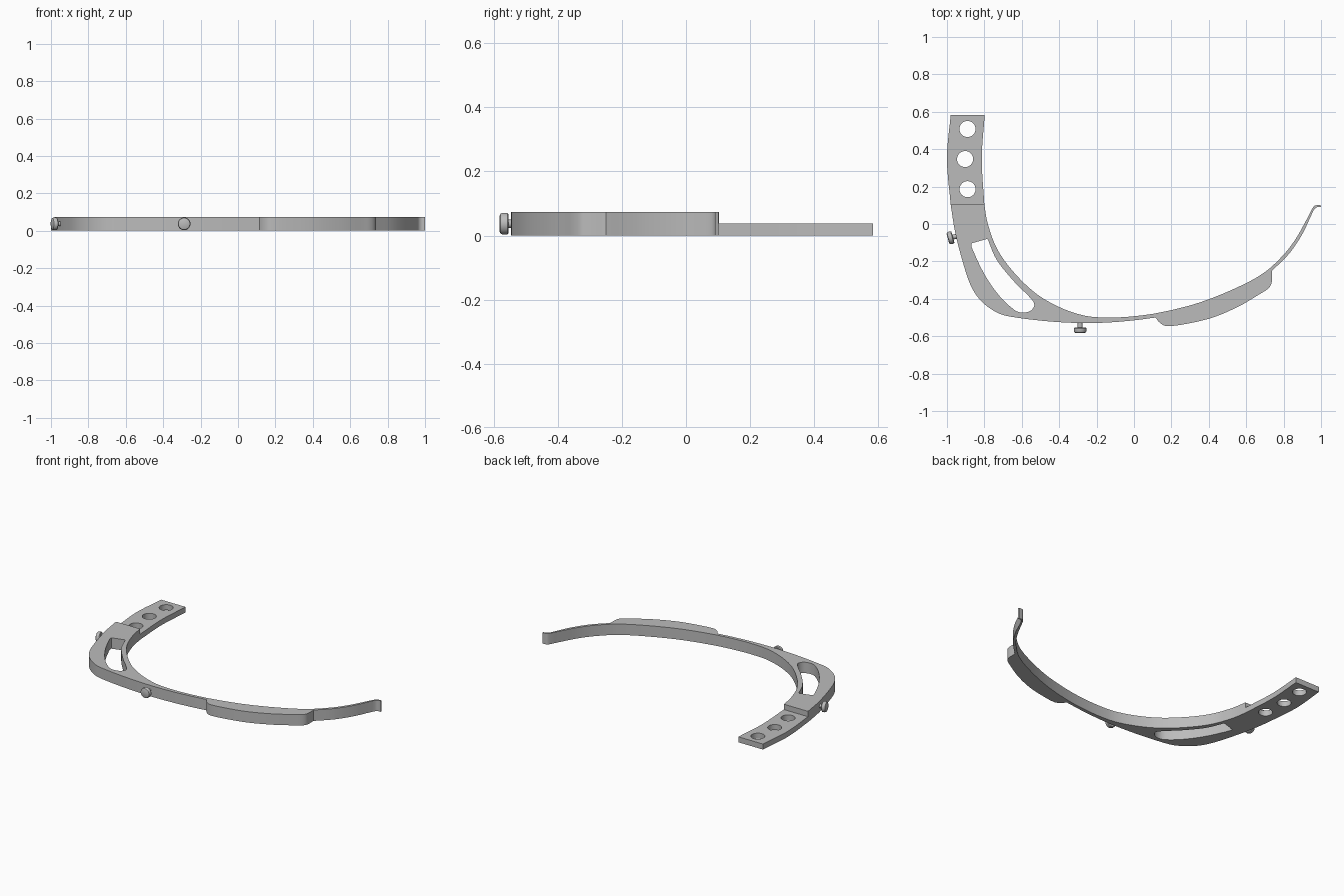
import bpy, bmesh
from math import cos, sin, tau
from mathutils import Vector

cube = bpy.data.objects.get("Cube")
if cube:
    bpy.data.objects.remove(cube, do_unlink=True)

BODY_HEIGHT, PLATE_HEIGHT = 0.073, 0.037

grey = bpy.data.materials.new("plain grey")
grey.use_nodes = True
grey.diffuse_color = (0.5, 0.5, 0.5, 1)
grey.node_tree.nodes["Principled BSDF"].inputs["Base Color"].default_value = grey.diffuse_color


def smooth_run(points, steps=5):
    """Smooth curve through the points, leaving out the last one."""
    pts = [Vector(p) for p in points]
    pts = [2 * pts[0] - pts[1]] + pts + [2 * pts[-1] - pts[-2]]
    result = []
    for a, b, c, d in zip(pts, pts[1:], pts[2:], pts[3:]):
        for i in range(steps):
            t = i / steps
            # tangents scaled by chord length so uneven spacing stays smooth
            chord = (c - b).length
            m1 = (c - a) * chord / ((c - b).length + (b - a).length)
            m2 = (d - b) * chord / ((d - c).length + chord)
            result.append(b * (2*t**3 - 3*t**2 + 1) + m1 * (t**3 - 2*t**2 + t)
                          + c * (3*t**2 - 2*t**3) + m2 * (t**3 - t**2))
    return result


def outline(*runs):
    """Closed loop of smooth runs with a corner where two runs meet."""
    return [p for run in runs for p in smooth_run(run)]


def circle(x, y, radius, sides=32):
    return [Vector((x + radius * cos(tau * i / sides), y + radius * sin(tau * i / sides)))
            for i in range(sides)]


def finish(bm, name):
    bmesh.ops.recalc_face_normals(bm, faces=bm.faces[:])
    mesh = bpy.data.meshes.new(name)
    bm.to_mesh(mesh)
    bm.free()
    mesh.materials.append(grey)
    obj = bpy.data.objects.new(name, mesh)
    bpy.context.collection.objects.link(obj)
    bpy.ops.object.select_all(action='DESELECT')
    obj.select_set(True)
    bpy.context.view_layer.objects.active = obj
    bpy.ops.object.shade_smooth_by_angle(angle=0.5)
    return obj


def extruded(name, loops, height):
    """Fill the first loop, leave the others open as holes, and raise it."""
    bm = bmesh.new()
    for loop in loops:
        verts = [bm.verts.new((p.x, p.y, 0)) for p in loop]
        for a, b in zip(verts, verts[1:] + verts[:1]):
            bm.edges.new((a, b))
    bmesh.ops.triangle_fill(bm, edges=bm.edges[:], use_beauty=True)
    top = bmesh.ops.extrude_face_region(bm, geom=bm.faces[:], use_keep_orig=True)
    moved = [g for g in top["geom"] if isinstance(g, bmesh.types.BMVert)]
    bmesh.ops.translate(bm, verts=moved, vec=(0, 0, height))
    return finish(bm, name)


def button(name, base, direction):
    """Lathed knob: a thin stem and a round-edged head along direction."""
    profile = [(0.013, -0.01), (0.013, 0.024), (0.03, 0.024), (0.034, 0.028),
               (0.034, 0.043), (0.031, 0.049), (0.025, 0.052)]
    sides = 32
    bm = bmesh.new()
    rings = [[bm.verts.new((p.x, p.y, z)) for p in circle(0, 0, r, sides)] for r, z in profile]
    for low, high in zip(rings, rings[1:]):
        for i in range(sides):
            j = (i + 1) % sides
            bm.faces.new((low[i], low[j], high[j], high[i]))
    bm.faces.new(rings[0])
    bm.faces.new(rings[-1])
    obj = finish(bm, name)
    obj.location = base
    obj.rotation_euler = Vector(direction).to_track_quat('Z', 'Y').to_euler()


# Curved band: outer side, front pad, thin tip, inner side
outer_side = [(-0.98, 0.103), (-0.957, -0.04), (-0.915, -0.205), (-0.87, -0.335),
              (-0.815, -0.414), (-0.73, -0.475), (-0.65, -0.497), (-0.45, -0.521),
              (-0.265, -0.53), (-0.13, -0.526), (0, -0.515), (0.115, -0.5)]
pad = [(0.115, -0.5), (0.137, -0.527), (0.175, -0.546), (0.3, -0.53), (0.43, -0.497),
       (0.565, -0.438), (0.67, -0.376), (0.715, -0.347), (0.735, -0.318), (0.738, -0.25)]
thin_arm = [(0.738, -0.25), (0.83, -0.158), (0.9, -0.054), (0.945, 0.041),
            (0.965, 0.08), (0.98, 0.09), (1, 0.091)]
tip = [(1, 0.091), (0.995, 0.102)]
inner_side = [(0.995, 0.102), (0.967, 0.098), (0.952, 0.08), (0.924, 0.026), (0.865, -0.079),
              (0.8, -0.164), (0.7, -0.257), (0.565, -0.333), (0.35, -0.42), (0.135, -0.474),
              (-0.02, -0.495), (-0.145, -0.5), (-0.265, -0.49), (-0.4, -0.444),
              (-0.53, -0.367), (-0.655, -0.244), (-0.735, -0.127), (-0.783, 0.006),
              (-0.8, 0.103)]
end_step = [(-0.8, 0.103), (-0.98, 0.103)]

# Long opening through the wide corner of the band
slot = outline(
    [(-0.87, -0.104), (-0.783, -0.079)],
    [(-0.783, -0.079), (-0.735, -0.19), (-0.64, -0.309), (-0.55, -0.4), (-0.533, -0.433),
     (-0.553, -0.464), (-0.6, -0.474), (-0.64, -0.459), (-0.72, -0.384), (-0.8, -0.268),
     (-0.868, -0.124), (-0.87, -0.104)])

extruded("curved_band", [outline(outer_side, pad, thin_arm, tip, inner_side, end_step), slot],
         BODY_HEIGHT)

# Half-height end plate with three round holes
plate = outline([(-0.98, 0.584), (-1, 0.35), (-0.98, 0.103)],
                [(-0.98, 0.103), (-0.8, 0.103)],
                [(-0.8, 0.103), (-0.814, 0.35), (-0.798, 0.584)],
                [(-0.798, 0.584), (-0.98, 0.584)])
holes = [circle(x, y, 0.043) for x, y in [(-0.89, 0.508), (-0.903, 0.347), (-0.89, 0.186)]]
extruded("end_plate", [plate] + holes, PLATE_HEIGHT)

# Attachment buttons on the outer side
button("front_button", (-0.288, -0.53, PLATE_HEIGHT), (0, -1, 0))
button("side_button", (-0.945, -0.064, PLATE_HEIGHT), (-0.96, -0.26, 0))
